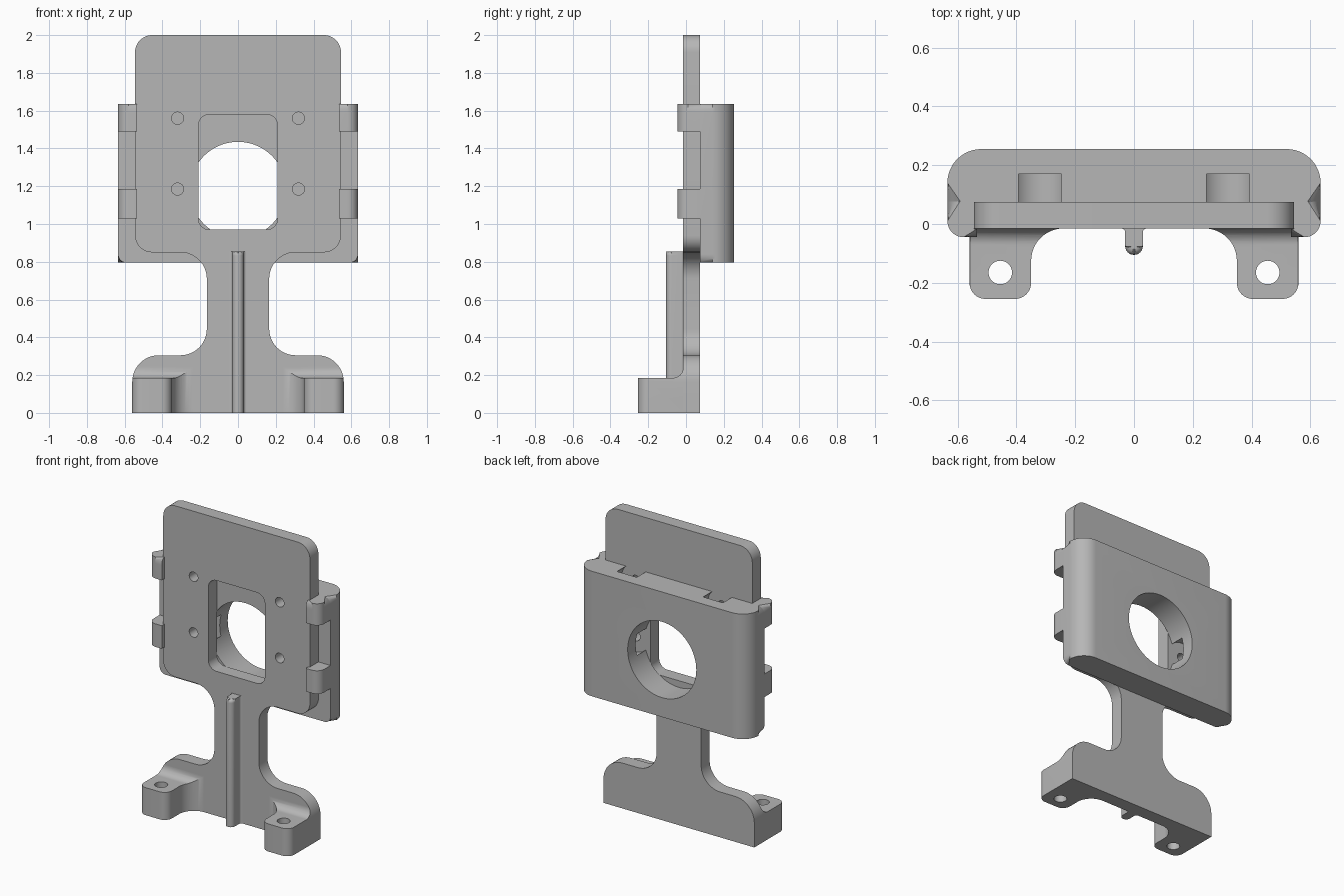
import bpy, bmesh, math
from mathutils import Vector

if "Cube" in bpy.data.objects:
    bpy.data.objects.remove(bpy.data.objects["Cube"])

grey = bpy.data.materials.new("plain grey")
grey.use_nodes = True
grey.diffuse_color = (0.47, 0.47, 0.47, 1)
grey.node_tree.nodes["Principled BSDF"].inputs["Base Color"].default_value = grey.diffuse_color


def outline(corners, steps=12):
    """Polygon from (u, v, radius) corners, each rounded by a tangent arc."""
    pts = []
    for i, (u, v, r) in enumerate(corners):
        p = Vector((u, v))
        if not r:
            pts.append(p)
            continue
        a = (Vector(corners[i - 1][:2]) - p).normalized()
        b = (Vector(corners[(i + 1) % len(corners)][:2]) - p).normalized()
        half = a.angle(b) / 2
        centre = p + (a + b).normalized() * r / math.sin(half)
        start = p + a * r / math.tan(half) - centre
        end = p + b * r / math.tan(half) - centre
        sweep = start.angle(end)
        for k in range(steps + 1):
            t = k / steps
            pts.append(centre + (start * math.sin((1 - t) * sweep)
                                 + end * math.sin(t * sweep)) / math.sin(sweep))
    return pts


def circle(u, v, r, n=48):
    return [Vector((u + r * math.cos(math.tau * i / n), v + r * math.sin(math.tau * i / n)))
            for i in range(n)]


def prism(name, pts, axis, lo, hi, side=1, bevel=0, rule=None):
    """Extrude an outline along an axis; bevel the edges chosen by rule."""
    place = {"x": lambda u, v, w: (w, u, v),
             "y": lambda u, v, w: (u, w, v),
             "z": lambda u, v, w: (u, v, w)}[axis]
    bm = bmesh.new()
    rings = [[bm.verts.new(place(p.x, p.y, w)) for p in pts] for w in (lo, hi)]
    for ring in rings:
        bm.faces.new(ring)
    n = len(pts)
    for i in range(n):
        j = (i + 1) % n
        bm.faces.new((rings[0][i], rings[0][j], rings[1][j], rings[1][i]))
    if bevel:
        edges = [e for e in bm.edges if rule(e.verts[0].co, e.verts[1].co)]
        bmesh.ops.bevel(bm, geom=edges, offset=bevel, segments=8, profile=0.5,
                        affect='EDGES', clamp_overlap=False)
    for vert in bm.verts:
        vert.co.x *= side
    bmesh.ops.recalc_face_normals(bm, faces=bm.faces)
    mesh = bpy.data.meshes.new(name)
    bm.to_mesh(mesh)
    bm.free()
    mesh.materials.append(grey)
    ob = bpy.data.objects.new(name, mesh)
    bpy.context.collection.objects.link(ob)
    return ob


def combine(ob, cutters, operation='DIFFERENCE'):
    """Apply booleans one after another and drop the cutters."""
    for cutter in cutters:
        mod = ob.modifiers.new("cut", 'BOOLEAN')
        mod.operation, mod.solver, mod.object = operation, 'EXACT', cutter
        bpy.context.view_layer.update()
        deps = bpy.context.evaluated_depsgraph_get()
        mesh = bpy.data.meshes.new_from_object(ob.evaluated_get(deps))
        ob.modifiers.clear()
        ob.data = mesh
        bpy.data.objects.remove(cutter)


def smooth(ob):
    bpy.ops.object.select_all(action='DESELECT')
    ob.select_set(True)
    bpy.context.view_layer.objects.active = ob
    bpy.ops.object.shade_smooth_by_angle(angle=math.radians(30))


front, back = -0.015, 0.075
screws = [(x, z) for x in (-0.32, 0.32) for z in (1.185, 1.56)]

# Upright plate: base, narrow stem and large rounded panel in one outline
half = [(0.56, 0, 0), (0.56, 0.305, 0.14), (0.165, 0.305, 0.14),
        (0.165, 0.85, 0.14), (0.545, 0.85, 0.09), (0.545, 2.0, 0.09)]
stand = outline(half + [(-x, z, r) for x, z, r in reversed(half)])
plate = prism("upright_plate", stand, "y", front, back)
window = outline([(-0.21, 0.97, 0.06), (0.21, 0.97, 0.06),
                  (0.21, 1.58, 0.06), (-0.21, 1.58, 0.06)])
combine(plate, [prism("cutter", window, "y", -0.2, 0.3)]
        + [prism("cutter", circle(x, z, 0.032), "y", -0.2, 0.3) for x, z in screws])
smooth(plate)

# Stiffening rib with rounded nose and flared root
rib = outline([(-0.045, -0.01, 0), (-0.045, front, 0), (-0.03, front, 0.014),
               (-0.03, -0.105, 0.0295), (0.03, -0.105, 0.0295),
               (0.03, front, 0.014), (0.045, front, 0), (0.045, -0.01, 0)], 8)
smooth(prism("stem_rib", rib, "z", 0, 0.855, 1, 0.022,
             lambda a, b: min(a.z, b.z) > 0.8 and min(a.y, b.y) < -0.06
             and max(a.y, b.y) < -0.02))

# Mounting feet, blended into the plate at the side and above
foot = outline([(0.56, -0.01, 0), (0.56, -0.255, 0.055), (0.35, -0.255, 0.055),
                (0.35, front, 0.11), (0.235, front, 0), (0.235, -0.01, 0)])
blend = outline([(-0.3, -0.1, 0), (-0.3, 0.185, 0), (front, 0.185, 0.055),
                 (front, 0.25, 0), (0.1, 0.25, 0), (0.1, -0.1, 0)])
for side, label in ((1, "left"), (-1, "right")):
    ob = prism(label + "_foot", foot, "z", 0, 0.3, side)
    combine(ob, [prism("cutter", blend, "x", -1, 1),
                 prism("cutter", stand, "y", -0.5, 0.5)], 'INTERSECT')
    combine(ob, [prism("cutter", circle(0.455 * side, -0.165, 0.04), "z", -0.1, 0.4)])
    smooth(ob)

# Rear cover: rounded block with round opening and screw pockets
shell = outline([(-0.635, back, 0), (0.635, back, 0),
                 (0.635, 0.255, 0.115), (-0.635, 0.255, 0.115)])
cover = prism("rear_cover", shell, "z", 0.795, 1.635, 1, 0.045,
              lambda a, b: abs(a.z - b.z) < 0.01 and max(a.y, b.y) > back + 0.01)
combine(cover, [prism("cutter", circle(0, 1.18, 0.255, 72), "y", -0.1, 0.4)]
        + [prism("cutter", circle(x, z, 0.105), "y", 0, 0.17) for x, z in screws])
smooth(cover)

# Clips that wrap around the plate edges
clip = outline([(0.545, 0.08, 0), (0.545, -0.017, 0), (0.535, -0.017, 0),
                (0.535, -0.045, 0), (0.635, -0.045, 0.055), (0.635, 0.08, 0)])


def clip_top(a, b):
    outer = all(p.y < -0.04 or p.x > 0.58 for p in (a, b))
    return min(a.z, b.z) > 1.6 and (outer and min(a.y, b.y) < 0.07)


for side, label in ((1, "left"), (-1, "right")):
    smooth(prism(label + "_upper_clip", clip, "z", 1.49, 1.635, side, 0.045, clip_top))
    smooth(prism(label + "_lower_clip", clip, "z", 1.03, 1.185, side))
